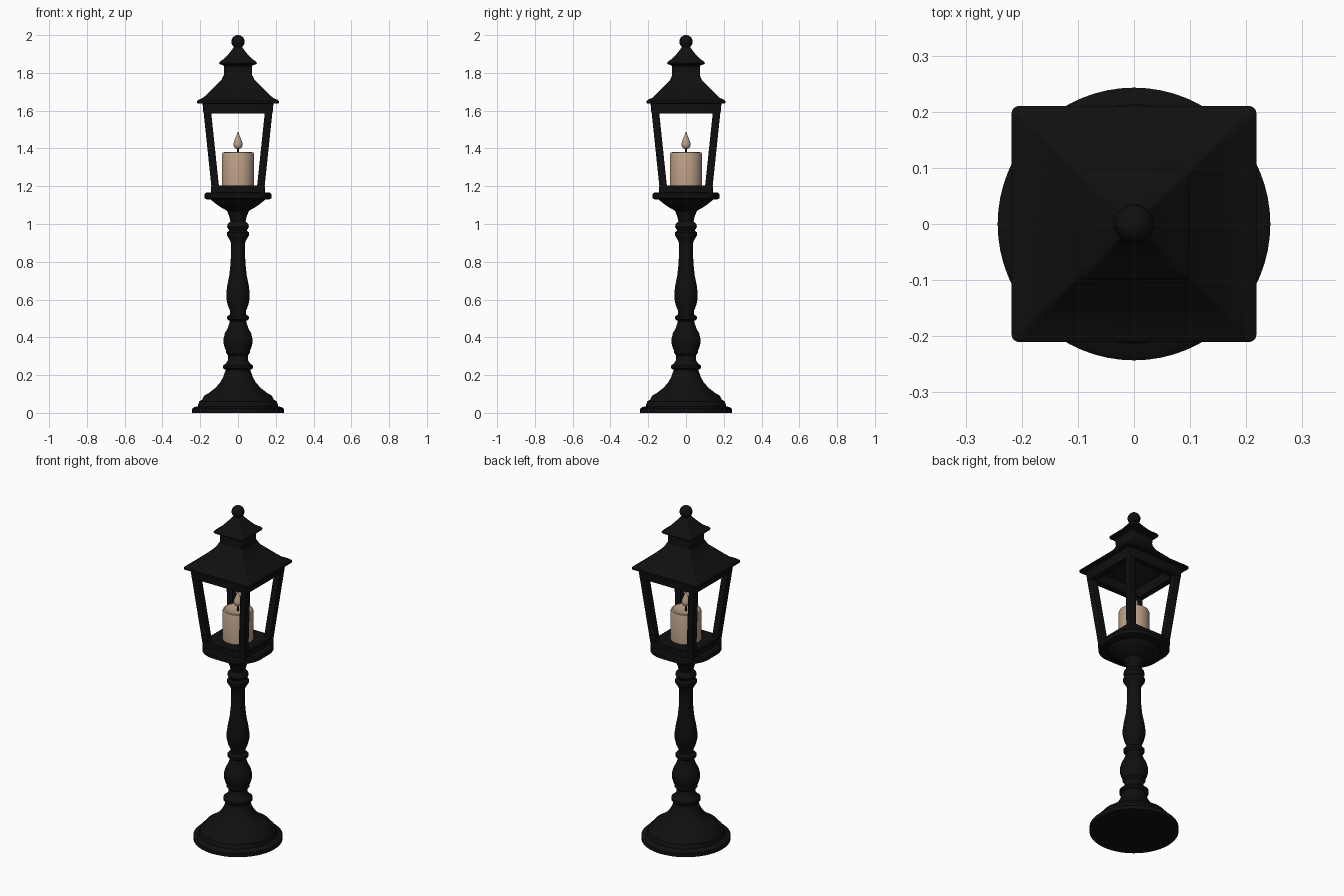
import bpy, bmesh, math

cube = bpy.data.objects.get("Cube")
if cube:
    bpy.data.objects.remove(cube, do_unlink=True)


def material(name, colour, rough):
    m = bpy.data.materials.new(name)
    m.use_nodes = True
    m.diffuse_color = (*colour, 1)
    shader = m.node_tree.nodes["Principled BSDF"]
    shader.inputs["Base Color"].default_value = (*colour, 1)
    shader.inputs["Roughness"].default_value = rough
    return m


BLACK = material("black iron", (.005, .005, .005), .6)
WAX = material("beige wax", (.5, .35, .24), .6)


def outline(half, roundness, segments):
    """Rounded square; roundness 1 gives a circle."""
    radius = half * roundness
    inset = half - radius
    points = []
    for quarter in range(4):
        mid = math.pi / 4 + quarter * math.pi / 2
        cx = math.copysign(inset, math.cos(mid))
        cy = math.copysign(inset, math.sin(mid))
        for i in range(segments + 1):
            a = quarter * math.pi / 2 + i / segments * math.pi / 2
            points.append((cx + radius * math.cos(a), cy + radius * math.sin(a)))
    return points


def loft(name, rings, mat, roundness=1, segments=12, closed=False, centres=None, depth=1):
    """Skin a stack of (half width, height) outlines."""
    bm = bmesh.new()
    loops = []
    for k, (half, z) in enumerate(rings):
        ox, oy = centres[k] if centres else (0, 0)
        loops.append([bm.verts.new((x + ox, y * depth + oy, z))
                      for x, y in outline(half, roundness, segments)])
    pairs = list(zip(loops, loops[1:]))
    if closed:
        pairs.append((loops[-1], loops[0]))
    else:
        bm.faces.new(loops[0])
        bm.faces.new(loops[-1])
    for low, high in pairs:
        n = len(low)
        for i in range(n):
            j = (i + 1) % n
            bm.faces.new((low[i], low[j], high[j], high[i]))
    bmesh.ops.remove_doubles(bm, verts=bm.verts, dist=1e-5)
    bmesh.ops.recalc_face_normals(bm, faces=bm.faces)
    mesh = bpy.data.meshes.new(name)
    bm.to_mesh(mesh)
    bm.free()
    mesh.materials.append(mat)
    obj = bpy.data.objects.new(name, mesh)
    bpy.context.collection.objects.link(obj)
    smooth(obj)
    return obj


def smooth(obj):
    bpy.ops.object.select_all(action="DESELECT")
    obj.select_set(True)
    bpy.context.view_layer.objects.active = obj
    bpy.ops.object.shade_smooth_by_angle(angle=math.radians(35))


# Turned foot
loft("foot", [(.243, 0), (.243, .022), (.232, .03), (.213, .035), (.206, .06),
              (.19, .07), (.18, .09), (.155, .105), (.12, .132), (.095, .16),
              (.078, .19), (.068, .22)], BLACK, segments=16)

# Turned column with rings, bulb and flared bowl
loft("column", [(.066, .21), (.066, .228), (.08, .237), (.08, .25), (.066, .26),
                (.052, .28), (.052, .305), (.064, .318), (.064, .33), (.07, .345),
                (.077, .37), (.077, .39), (.07, .42), (.054, .45), (.043, .485),
                (.057, .497), (.057, .511), (.042, .522), (.042, .54), (.054, .57),
                (.062, .605), (.062, .635), (.056, .68), (.046, .73), (.04, .785),
                (.037, .84), (.037, .9), (.046, .92), (.059, .94), (.059, .955),
                (.046, .965), (.058, .985), (.055, 1), (.04, 1.015), (.046, 1.04),
                (.054, 1.06), (.058, 1.07), (.085, 1.085), (.115, 1.105),
                (.14, 1.125), (.15, 1.14)], BLACK)

# Lantern floor
loft("tray", [(.165, 1.13), (.178, 1.137), (.178, 1.158), (.17, 1.166)], BLACK, roundness=.78)
loft("sill", [(.142, 1.16), (.142, 1.2), (.138, 1.204)], BLACK, roundness=.06, segments=2)

# Four leaning corner posts
for sx, side in ((-1, "right"), (1, "left")):
    for sy, end in ((-1, "front"), (1, "back")):
        loft(f"{end}_{side}_post", [(.02, 1.19), (.02, 1.62)], BLACK, roundness=.15, segments=2,
             centres=[(sx * .12, sy * .12), (sx * .165, sy * .165)])

# Head frame and hollow hipped roof
loft("head_frame", [(.183, 1.585), (.188, 1.645), (.147, 1.645), (.147, 1.585)],
     BLACK, roundness=.04, segments=2, closed=True)
loft("roof", [(.05, 1.75), (.175, 1.645), (.205, 1.637), (.218, 1.64), (.218, 1.65),
              (.208, 1.658), (.185, 1.668), (.155, 1.695), (.12, 1.73), (.088, 1.762),
              (.077, 1.785)], BLACK, roundness=.06, segments=4, depth=.965)

# Chimney with its own little roof
loft("chimney", [(.077, 1.77), (.073, 1.8), (.074, 1.835), (.082, 1.845)],
     BLACK, roundness=.12, segments=4)
loft("cap", [(.075, 1.84), (.097, 1.846), (.1, 1.852), (.095, 1.86), (.073, 1.875),
             (.05, 1.9), (.03, 1.925), (.02, 1.94)], BLACK, roundness=.15, segments=4)

# Ball finial
bpy.ops.mesh.primitive_uv_sphere_add(segments=32, ring_count=16, radius=.035, location=(0, 0, 1.965))
finial = bpy.context.object
finial.name = "finial"
finial.data.materials.append(BLACK)
smooth(finial)

# Candle with a dished top, wick and flame
loft("candle", [(.085, 1.2), (.085, 1.368), (.081, 1.378), (.073, 1.38), (.064, 1.374),
                (.02, 1.368)], WAX)
loft("wick", [(.006, 1.36), (.005, 1.415)], BLACK, segments=3)
loft("flame", [(.006, 1.397), (.018, 1.403), (.024, 1.415), (.024, 1.428), (.018, 1.445),
               (.01, 1.465), (.002, 1.486)], WAX, segments=6)
